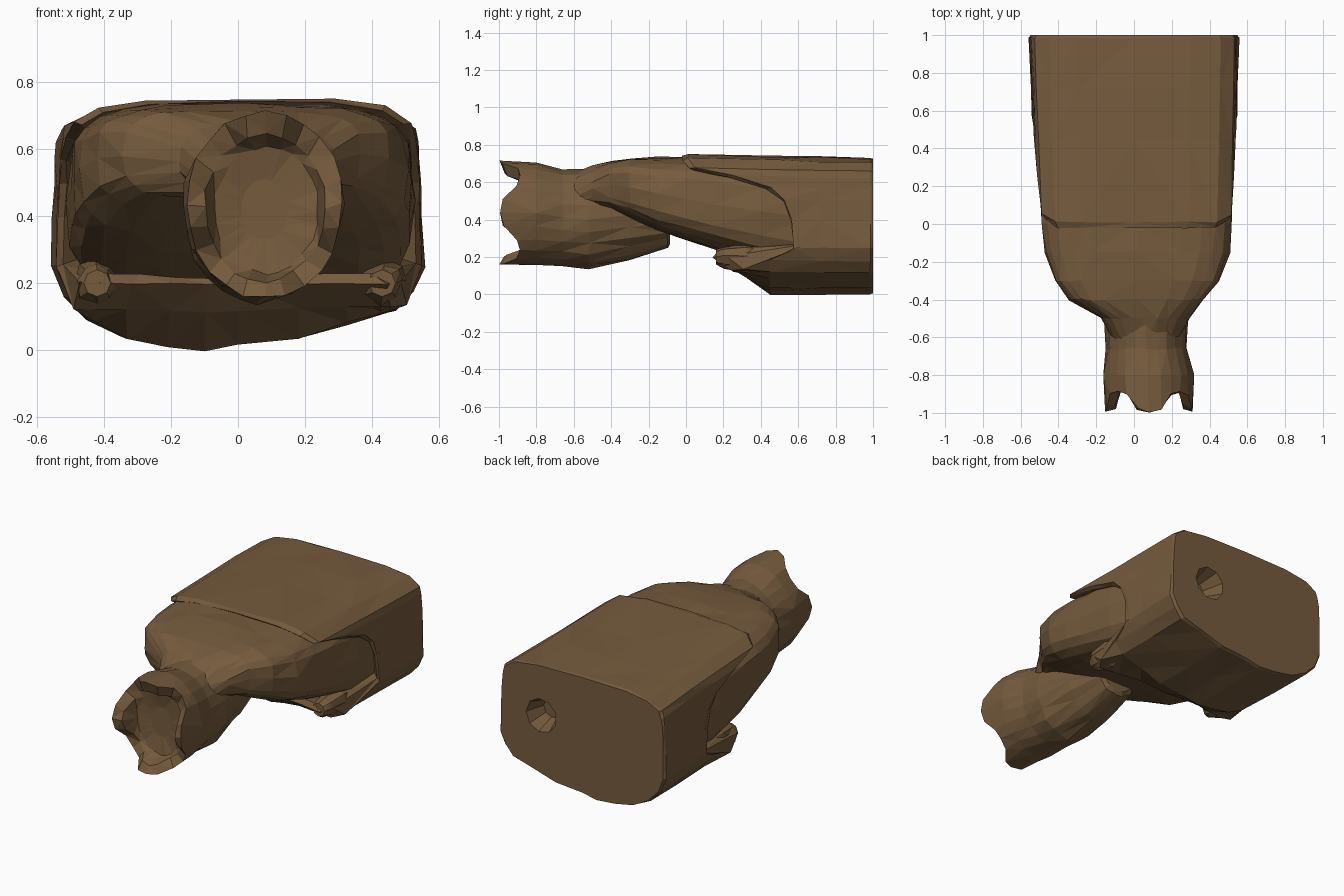
import bpy, bmesh, math, random
from mathutils import Vector

random.seed(4)
cube = bpy.data.objects.get("Cube")
if cube:
    bpy.data.objects.remove(cube)

brown = bpy.data.materials.new("earth_brown")
brown.use_nodes = True
colour = (0.18, 0.105, 0.047, 1)
brown.diffuse_color = colour
brown.node_tree.nodes["Principled BSDF"].inputs["Base Color"].default_value = colour


def loft(name, rings, jitter=0.006):
    """Skin a list of equal-length point rings, cap both ends, facet the result."""
    bm = bmesh.new()
    rows = []
    for i, ring in enumerate(rings):
        j = jitter if 0 < i < len(rings) - 1 else 0
        rows.append([bm.verts.new(Vector(p) + Vector([random.uniform(-j, j) for _ in range(3)]))
                     for p in ring])
    n = len(rows[0])
    for a, b in zip(rows, rows[1:]):
        for k in range(n):
            m = (k + 1) % n
            bm.faces.new((a[k], a[m], b[m], b[k]))
    bm.faces.new(rows[0])
    bm.faces.new(rows[-1])
    bmesh.ops.triangulate(bm, faces=[f for f in bm.faces if len(f.verts) == 4])
    bmesh.ops.recalc_face_normals(bm, faces=bm.faces)
    mesh = bpy.data.meshes.new(name)
    bm.to_mesh(mesh)
    bm.free()
    mesh.materials.append(brown)
    obj = bpy.data.objects.new(name, mesh)
    bpy.context.collection.objects.link(obj)
    return obj


def oval(y, cx, cz, rx, rz, n=24, power=1.0, wave=0.0):
    """Superellipse ring across y; wave pushes four blunt prongs forward."""
    def blunt(v, p):
        return math.copysign(abs(v) ** p, v)
    ring = []
    for k in range(n):
        t = math.tau * k / n
        ring.append((cx + rx * blunt(math.cos(t), power),
                     y - wave * blunt(round(math.cos(4 * t), 6), 0.5),
                     cz + rz * blunt(math.sin(t), power)))
    return ring


def lookup(table, v):
    for (a, ya), (b, yb) in zip(table, table[1:]):
        if v <= b:
            return ya + (yb - ya) * max(0, v - a) / (b - a)
    return table[-1][1]


# Neck with a pronged, hollow mouth
neck = [oval(-0.85, 0.08, 0.42, 0.07, 0.09),
        oval(-0.865, 0.085, 0.42, 0.155, 0.19),
        oval(-0.925, 0.08, 0.425, 0.18, 0.22, wave=0.05),
        oval(-0.94, 0.08, 0.435, 0.235, 0.28, wave=0.055)]
for y, cx, cz, rx, rz in [(-0.80, 0.075, 0.43, 0.24, 0.27), (-0.66, 0.065, 0.41, 0.215, 0.26),
                          (-0.52, 0.06, 0.405, 0.22, 0.265), (-0.30, 0.05, 0.42, 0.20, 0.235),
                          (-0.10, 0.05, 0.42, 0.15, 0.175), (-0.085, 0.05, 0.42, 0.12, 0.15)]:
    neck.append(oval(y, cx, cz, rx, rz))
loft("neck", neck)

# Shoulders: arched underside, widening into the body (y, left x, right x, bottom z, top z)
shoulders = []
for y, x0, x1, z0, z1 in [(-0.62, -0.11, 0.23, 0.38, 0.64), (-0.50, -0.18, 0.29, 0.44, 0.69),
                          (-0.40, -0.34, 0.37, 0.45, 0.715), (-0.30, -0.42, 0.45, 0.41, 0.73),
                          (-0.15, -0.475, 0.505, 0.34, 0.735), (0.0, -0.495, 0.52, 0.29, 0.735),
                          (0.15, -0.50, 0.52, 0.24, 0.73), (0.40, -0.51, 0.525, 0.17, 0.715),
                          (0.66, -0.49, 0.50, 0.12, 0.69)]:
    shoulders.append(oval(y, (x0 + x1) / 2, (z0 + z1) / 2, (x1 - x0) / 2, (z1 - z0) / 2,
                          power=0.9 if y < -0.45 else 0.55))
loft("shoulders", shoulders)

# Outer shell: rounded box whose front rim sweeps back along the sides
profile = [(-0.45, 0.702), (-0.3, 0.725), (0, 0.73), (0.3, 0.725), (0.46, 0.705), (0.53, 0.66),
           (0.54, 0.62), (0.545, 0.57), (0.55, 0.5), (0.552, 0.4), (0.555, 0.25), (0.52, 0.18),
           (0.47, 0.12), (0.33, 0.08), (0.18, 0.035), (0, 0.02), (-0.1, 0), (-0.22, 0.01),
           (-0.35, 0.035), (-0.45, 0.09), (-0.52, 0.16), (-0.555, 0.25), (-0.555, 0.4),
           (-0.553, 0.5), (-0.55, 0.57), (-0.54, 0.62), (-0.525, 0.66)]
rim = [(0, 0.26), (0.14, 0.2), (0.19, 0.3), (0.25, 0.58), (0.4, 0.56), (0.5, 0.52),
       (0.57, 0.43), (0.62, 0.22), (0.66, 0.02), (0.70, -0.02)]


def shell_ring(start, scale=1.0, back=0.0, lip=0.0):
    """Profile ring no further forward than start; lip lifts the lower edge up and forward."""
    ring = []
    for x, z in profile:
        y = max(lookup(rim, z) + back, start)
        narrow = 0.075 if x < 0 else 0.035
        taper = 1 - narrow * (1 - max(0, y))
        level = z
        if z < 0.2:
            level += (0.125 - z) * min(1, max(0, 0.45 - y) / 0.18) + lip
            y -= lip
        elif z > 0.6:
            level += 0.022 * (1 - y)
        ring.append((x * taper * scale, y, 0.42 + (level - 0.42) * scale))
    return ring


shell = loft("shell", [shell_ring(0.66, 0.8), shell_ring(-1, 0.88, 0.04, 0.08),
                       shell_ring(-1, 0.965, 0, 0.065), shell_ring(-1, 1.0, 0.03),
                       shell_ring(0.45), shell_ring(0.72),
                       shell_ring(0.985), shell_ring(1.0, 0.985)], 0.005)

# Socket cut into the back
socket = loft("socket_cutter", [oval(0.88, 0.28, 0.42, 0.06, 0.06, 9),
                                oval(1.05, 0.27, 0.42, 0.12, 0.12, 9)])
socket.hide_render = True
socket.hide_viewport = True
cut = shell.modifiers.new("socket", "BOOLEAN")
cut.operation = "DIFFERENCE"
cut.solver = "EXACT"
cut.object = socket

# Lumps under the sides where the rim meets the lower lip
for name, x in (("left_lump", 0.43), ("right_lump", -0.42)):
    loft(name, [oval(y, x, 0.2, r, r, 8) for y, r in
                ((0.16, 0.04), (0.2, 0.06), (0.32, 0.075), (0.45, 0.05))], 0.01)
